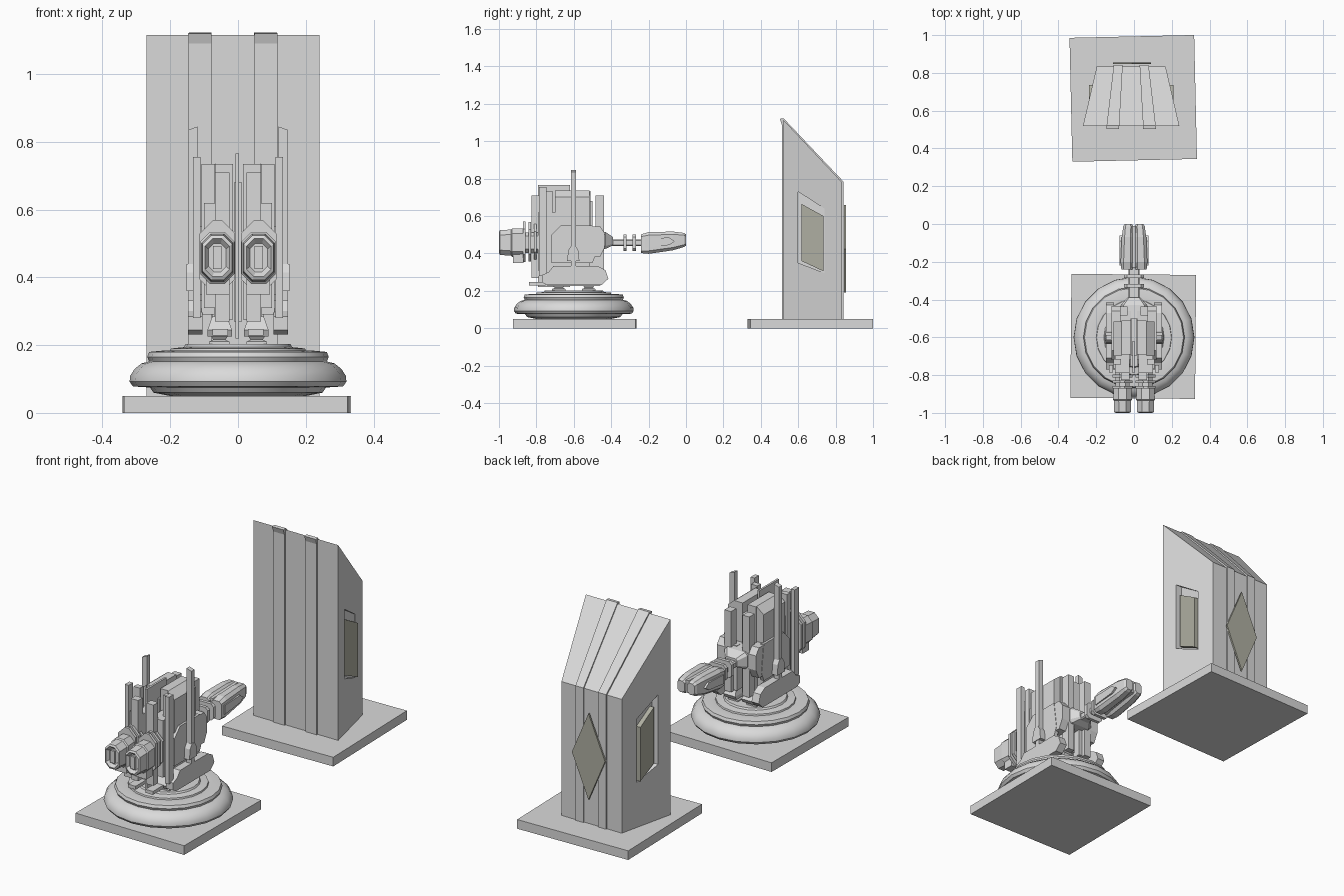
import bpy, bmesh
from math import cos, sin, pi, radians
from mathutils import Vector

if "Cube" in bpy.data.objects:
    bpy.data.objects.remove(bpy.data.objects["Cube"])


def material(name, rgb):
    m = bpy.data.materials.new(name)
    m.use_nodes = True
    m.diffuse_color = (*rgb, 1)
    m.node_tree.nodes["Principled BSDF"].inputs["Base Color"].default_value = (*rgb, 1)
    return m


GREY = material("light grey", (0.7, 0.7, 0.7))
OLIVE = material("olive glass", (0.43, 0.43, 0.36))


def loft(name, loops, mat=GREY, mirror=False, centre=0.0, closed=False, smooth=False):
    """Skin a list of matching vertex loops; optionally mirror across x = centre."""
    bm = bmesh.new()
    rows = [[bm.verts.new(p) for p in loop] for loop in loops]
    pairs = list(zip(rows, rows[1:])) + ([(rows[-1], rows[0])] if closed else [])
    for a, b in pairs:
        for i in range(len(a)):
            j = (i + 1) % len(a)
            bm.faces.new((a[i], a[j], b[j], b[i]))
    if not closed:
        bm.faces.new(rows[0])
        bm.faces.new(rows[-1])
    bmesh.ops.recalc_face_normals(bm, faces=bm.faces)
    me = bpy.data.meshes.new(name)
    bm.to_mesh(me)
    bm.free()
    me.materials.append(mat)
    if smooth:
        me.polygons.foreach_set("use_smooth", [True] * len(me.polygons))
        me.set_sharp_from_angle(angle=radians(35))
    ob = bpy.data.objects.new(name, me)
    ob.location.x = centre
    bpy.context.collection.objects.link(ob)
    if mirror:
        ob.modifiers.new("mirror", "MIRROR")
    return ob


def plate(name, x0, x1, outline, **kw):
    """Side outline (y, z) given thickness in x."""
    return loft(name, [[(x, y, z) for y, z in outline] for x in (x0, x1)], **kw)


def block(name, x, y, z, **kw):
    return plate(name, x[0], x[1], [(y[0], z[0]), (y[1], z[0]), (y[1], z[1]), (y[0], z[1])], **kw)


def bar(name, sections, **kw):
    """Chamfered rectangles (y, cx, cz, half width, half height, chamfer) lofted along y."""
    loops = []
    for y, cx, cz, w, h, c in sections:
        o = [(w, h - c), (w - c, h), (c - w, h), (-w, h - c),
             (-w, c - h), (c - w, -h), (w - c, -h), (w, c - h)]
        loops.append([(cx + a, y, cz + b) for a, b in o])
    return loft(name, loops, **kw)


def lathe(name, profile, centre_y, segments):
    loops = []
    for r, z in profile:
        loops.append([(r * cos(2 * pi * i / segments), centre_y + r * sin(2 * pi * i / segments), z)
                      for i in range(segments)])
    return loft(name, loops, smooth=True)


# Square footings, each turned very slightly
for name, cy, turn in (("turret_footing", -0.595, -0.5), ("tower_footing", 0.665, 1.3)):
    ob = block(name, (-0.33, 0.33), (-0.328, 0.328), (0, 0.05))
    ob.location = (-0.004, cy, 0)
    ob.rotation_euler.z = radians(turn)

# Tower with tapered plan and sloping roof
MID = -0.015
plan = [(-0.255, 0.52, 1.115), (0.255, 0.52, 1.115), (0.182, 0.835, 0.78), (-0.182, 0.835, 0.78)]
tower = loft("tower", [[(x, y, 0.045) for x, y, z in plan], plan], centre=MID)

# Window recesses cut in both sides
opening = [(0.6, 0.73), (0.74, 0.64), (0.74, 0.295), (0.6, 0.35)]
for s in (1, -1):
    cutter = plate("window_cutter", s * 0.2, s * 0.35, opening, centre=MID)
    cutter.hide_render = True
    mod = tower.modifiers.new("window", "BOOLEAN")
    mod.operation = "DIFFERENCE"
    mod.object = cutter
    mod.solver = "EXACT"
    bpy.context.view_layer.objects.active = tower
    bpy.ops.object.modifier_apply(modifier=mod.name)
    bpy.data.objects.remove(cutter)
plate("window_panel", 0.19, 0.224, [(0.617, 0.665), (0.735, 0.6), (0.735, 0.305), (0.617, 0.36)],
      mat=OLIVE, mirror=True, centre=MID)

# Raised ribs running up the front, down the roof and down the back
rib = [(0.512, 0.05), (0.512, 1.09), (0.502, 1.12), (0.522, 1.122), (0.842, 0.784), (0.842, 0.05)]


def rib_x(x, y):
    return x * (1 - 0.9 * (y - 0.52))


loft("tower_rib", [[(rib_x(x, y), y, z) for y, z in rib] for x in (0.063, 0.13)],
     mirror=True, centre=MID)

# Diamond window on the back
diamond = [(0.1, 0.425), (0, 0.66), (-0.1, 0.425), (0, 0.19)]
loft("diamond_window", [[(x, y, z) for x, z in diamond] for y in (0.846, 0.855)], mat=OLIVE, centre=-0.01)

# Round turntable
lathe("turntable", [(0.2, 0.05), (0.25, 0.06), (0.26, 0.075), (0.31, 0.078), (0.32, 0.092), (0.318, 0.11),
                    (0.305, 0.13), (0.285, 0.146), (0.262, 0.152), (0.268, 0.165), (0.262, 0.18),
                    (0.22, 0.184), (0.2, 0.182), (0.198, 0.19), (0.16, 0.194), (0.155, 0.203)], -0.6, 20)

# Feet: two tapered posts per side under a chamfered shoe
for n, y in (("front", -0.68), ("rear", -0.52)):
    loft(n + "_foot", [[(0.055 + a * r, y + b * r * 1.2, z) for a, b in ((-1, -1), (1, -1), (1, 1), (-1, 1))]
                       for r, z in ((0.03, 0.198), (0.03, 0.21), (0.018, 0.216), (0.034, 0.24))], mirror=True)
loft("shoe", [[(0.054 + a * w, -0.6 + b * d, z) for a, b in ((-1, -1), (1, -1), (1, 1), (-1, 1))]
              for w, d, z in ((0.036, 0.14, 0.225), (0.036, 0.15, 0.245), (0.022, 0.12, 0.285))], mirror=True)
block("front_step", (0.03, 0.075), (-0.84, -0.75), (0.228, 0.247), mirror=True)

# Main body: core, shoulders and upright slabs
block("lower_core", (0.015, 0.07), (-0.72, -0.46), (0.275, 0.52), mirror=True)
block("upper_core", (0.015, 0.065), (-0.69, -0.51), (0.5, 0.735), mirror=True)
loft("shoulder", [[(x, y, z + (0 if z < 0.5 else (0.11 - x) * 0.8)) for x, z in
                   ((0.065, 0.3), (0.108, 0.3), (0.108, 0.7), (0.065, 0.7))] for y in (-0.7, -0.515)],
     mirror=True)
block("centre_web", (-0.012, 0.012), (-0.7, -0.5), (0.27, 0.68))
block("centre_fin", (-0.008, 0.003), (-0.79, -0.62), (0.22, 0.765))
for n, x, y, z in (("front_slab", (0.025, 0.068), (-0.825, -0.785), (0.27, 0.71)),
                   ("side_slab", (0.11, 0.133), (-0.785, -0.747), (0.28, 0.755)),
                   ("inner_slab", (0.07, 0.108), (-0.745, -0.715), (0.29, 0.735)),
                   ("rear_slab", (0.035, 0.075), (-0.485, -0.438), (0.27, 0.71)),
                   ("slab_bridge", (0.025, 0.1), (-0.79, -0.69), (0.31, 0.62))):
    block(n, x, y, z, mirror=True)
plate("hip_plate", 0.07, 0.118, [(-0.55, 0.38), (-0.46, 0.38), (-0.435, 0.43), (-0.435, 0.51),
                                 (-0.46, 0.545), (-0.55, 0.545)], mirror=True)
plate("flank_plate", 0.1, 0.12, [(-0.72, 0.35), (-0.5, 0.35), (-0.48, 0.4), (-0.5, 0.55),
                                 (-0.67, 0.55), (-0.72, 0.5)], mirror=True)

# Side skids with antenna masts
skid = [(-0.77, 0.245), (-0.745, 0.232), (-0.45, 0.232), (-0.415, 0.265), (-0.43, 0.31),
        (-0.47, 0.332), (-0.71, 0.332), (-0.735, 0.3), (-0.77, 0.285)]
plate("skid", 0.105, 0.148, skid, mirror=True)
plate("mast_base", 0.115, 0.152, [(-0.635, 0.36), (-0.57, 0.36), (-0.575, 0.415), (-0.59, 0.44),
                                  (-0.615, 0.44), (-0.63, 0.415)], mirror=True)
loft("mast", [[(0.12, y, 0.33), (0.148, y, 0.33), (0.148, y, 0.835), (0.12, y, 0.845)]
              for y in (-0.614, -0.588)], mirror=True)

# Twin engine pods at the front
CX, CZ = 0.061, 0.458
bar("engine_pod", [(-0.86, CX, CZ, 0.046, 0.074, 0.025), (-0.93, CX, CZ, 0.05, 0.076, 0.028),
                   (-0.935, CX, CZ, 0.046, 0.07, 0.026), (-0.995, CX, CZ, 0.044, 0.066, 0.026),
                   (-1.0, CX, CZ, 0.036, 0.056, 0.022), (-0.985, CX, CZ, 0.026, 0.042, 0.016)], mirror=True)
block("engine_core", (0.048, 0.074), (-0.996, -0.97), (0.425, 0.492), mirror=True)
bar("engine_shaft", [(-0.87, CX, CZ, 0.036, 0.055, 0.02), (-0.72, CX, CZ, 0.036, 0.055, 0.02)], mirror=True)
for i, (y, h) in enumerate(((-0.872, 0.108), (-0.843, 0.105), (-0.813, 0.095))):
    bar("engine_ring_%d" % i, [(y, CX, CZ + 0.004, 0.052, h, 0.04),
                               (y + 0.015, CX, CZ + 0.004, 0.052, h, 0.04)], mirror=True)
block("engine_fin", (0.025, 0.095), (-0.925, -0.87), (0.35, 0.4), mirror=True)

# Gun at the rear: mount, ribbed neck and split barrel
bar("gun_mount", [(-0.5, 0, 0.47, 0.075, 0.05, 0.015), (-0.43, 0, 0.47, 0.07, 0.045, 0.015),
                  (-0.39, 0, 0.465, 0.035, 0.022, 0.008)])
bar("gun_neck", [(-0.45, 0, 0.457, 0.03, 0.018, 0.006), (-0.22, 0, 0.457, 0.03, 0.018, 0.006)])
for i, y in enumerate((-0.335, -0.285)):
    bar("neck_ring_%d" % i, [(y, 0, 0.457, 0.052, 0.045, 0.015), (y + 0.018, 0, 0.457, 0.052, 0.045, 0.015)])
bar("gun_barrel", [(-0.24, 0.037, 0.452, 0.03, 0.05, 0.012), (-0.2, 0.037, 0.456, 0.034, 0.058, 0.016),
                   (-0.07, 0.034, 0.467, 0.031, 0.05, 0.015), (-0.012, 0.031, 0.472, 0.026, 0.038, 0.012),
                   (0, 0.03, 0.472, 0.02, 0.03, 0.01)], mirror=True)
bar("barrel_rail", [(-0.23, 0, 0.455, 0.012, 0.048, 0.004), (-0.01, 0, 0.474, 0.012, 0.034, 0.004)])
plate("barrel_cheek", 0.06, 0.076, [(-0.22, 0.43), (-0.09, 0.445), (-0.06, 0.465), (-0.09, 0.485),
                                    (-0.22, 0.48)], mirror=True)
